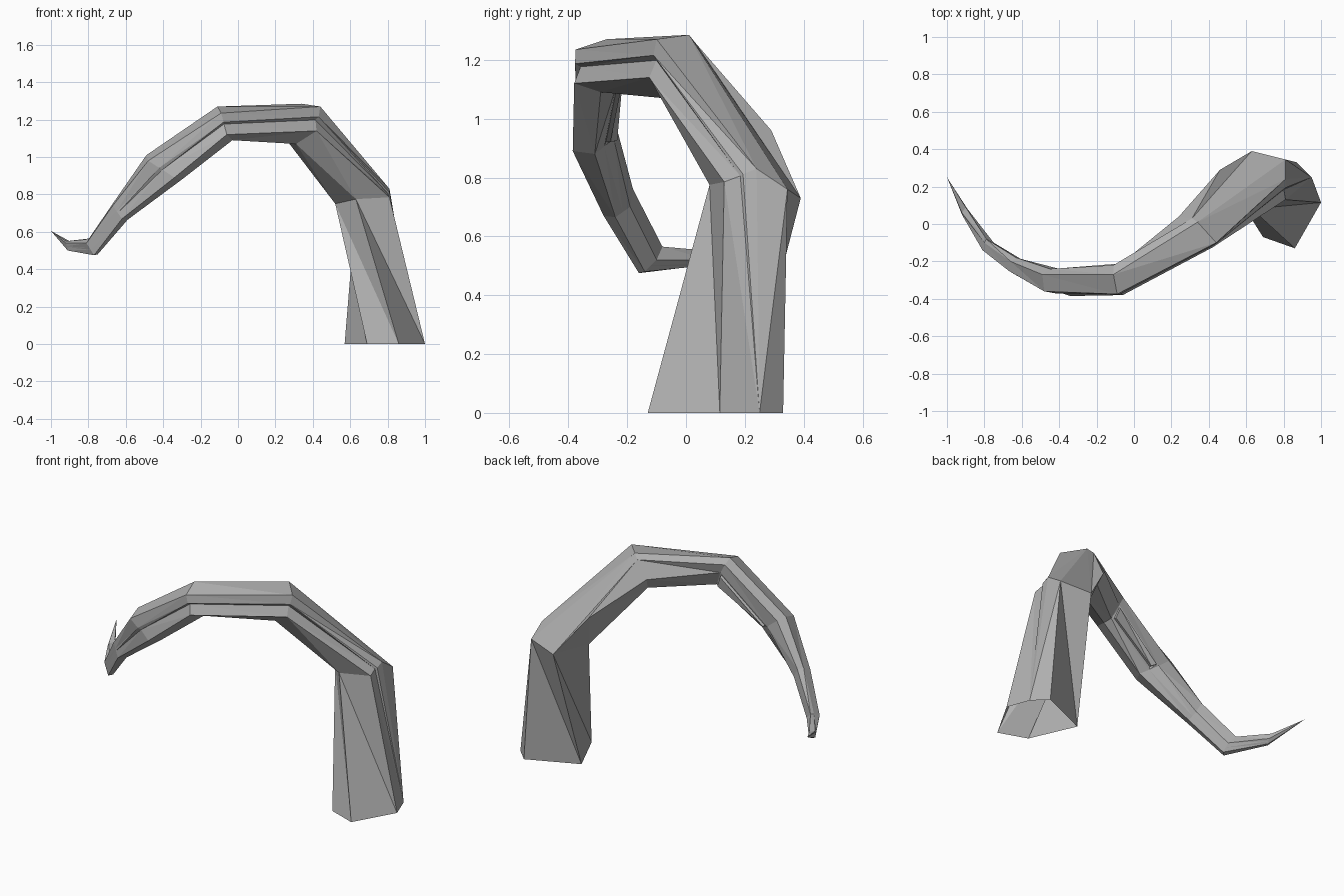
import bpy, bmesh
from mathutils import Vector

if "Cube" in bpy.data.objects:
    bpy.data.objects.remove(bpy.data.objects["Cube"])


def ring(points, groove):
    """Six corners -> nine-point section with a groove in its front face."""
    a, b, c, d, e, f = [Vector(p) for p in points]
    mid = (a + b + c + d + e + f) / 6
    dent = b.lerp(c, 0.55)
    dent += (mid - dent).normalized() * groove
    return [a, b, b.lerp(c, 0.42), dent, c, d, d.lerp(e, 0.5), e, f]


# Sections: top back, top front, front lip, bottom front, back low, back high
elbow = ring([(.81, .345, .76), (.81, .24, .83), (.81, .13, .785),
              (.63, .08, .775), (.46, .29, .96), (.63, .39, .73)], 0.01)
elbow[6] = Vector((.52, .20, .75))

crest = [
    ring([(.34, .01, 1.285), (.44, -.10, 1.27), (.42, -.125, 1.14),
          (.31, -.08, 1.07), (.24, .04, 1.16), (.31, .03, 1.26)], 0.02),
    ring([(-.11, -.27, 1.27), (-.09, -.375, 1.235), (-.06, -.38, 1.12),
          (-.03, -.29, 1.09), (-.08, -.22, 1.19), (-.11, -.22, 1.245)], 0.02),
]
crest[0][6] = Vector((.26, 0, 1.09))
crest[1][6] = Vector((-.04, -.24, 1.10))

claw = [
    ring([(-.49, -.27, 1.01), (-.48, -.36, .98), (-.34, -.385, .89),
          (-.30, -.31, .88), (-.38, -.245, .93), (-.45, -.24, .985)], 0.01),
    ring([(-.66, -.20, .765), (-.67, -.25, .74), (-.62, -.28, .67),
          (-.59, -.24, .665), (-.60, -.19, .70), (-.63, -.18, .76)], 0),
    ring([(-.80, -.10, .56), (-.81, -.14, .54), (-.77, -.16, .475),
          (-.75, -.14, .48), (-.75, -.10, .52), (-.79, -.08, .565)], 0),
    ring([(-.92, .06, .55), (-.92, .05, .54), (-.91, .045, .50),
          (-.90, .06, .50), (-.89, .08, .52), (-.90, .09, .55)], 0),
    [Vector((-1, .25, .605))] * 9,
]

# Leg: twisted facets down to an open foot; the elbow's back corner overhangs
leg_top = list(elbow)
leg_top[7], leg_top[8] = elbow[8], elbow[0]
foot_xy = [(.95, .25)] * 4 + [(1, .115), (.86, -.13), (.69, -.07), (.57, .20), (.87, .33)]
foot = [Vector((x, y, 0)) for x, y in foot_xy]

sections = [foot, leg_top, elbow] + crest + claw

bm = bmesh.new()
rows = [[bm.verts.new(p) for p in s] for s in sections]
slot_face = None
for r in range(len(rows) - 1):
    lo, hi = rows[r], rows[r + 1]
    for i in range(9):
        j = (i + 1) % 9
        if r < 2:
            bm.faces.new((lo[i], lo[j], hi[j]))
            bm.faces.new((lo[i], hi[j], hi[i]))
            continue
        face = bm.faces.new((lo[i], lo[j], hi[j], hi[i]))
        if r == 4 and i == 6:
            slot_face = face
bm.normal_update()

# Recessed slot under the far half of the arch
bmesh.ops.inset_region(bm, faces=[slot_face], thickness=0.018)
bmesh.ops.inset_region(bm, faces=[slot_face], thickness=0.003, depth=-0.015)

bmesh.ops.remove_doubles(bm, verts=bm.verts, dist=0.0005)
bmesh.ops.dissolve_degenerate(bm, edges=bm.edges, dist=0.0005)
bmesh.ops.triangulate(bm, faces=[f for f in bm.faces if len(f.verts) > 3])
bmesh.ops.recalc_face_normals(bm, faces=bm.faces)

mesh = bpy.data.meshes.new("curved_horn_arch")
bm.to_mesh(mesh)
bm.free()
arch = bpy.data.objects.new("curved_horn_arch", mesh)
bpy.context.collection.objects.link(arch)

# Dark grey
grey = bpy.data.materials.new("dark_grey")
grey.diffuse_color = (0.43, 0.43, 0.43, 1)
grey.use_nodes = True
grey.node_tree.nodes["Principled BSDF"].inputs["Base Color"].default_value = grey.diffuse_color
mesh.materials.append(grey)
